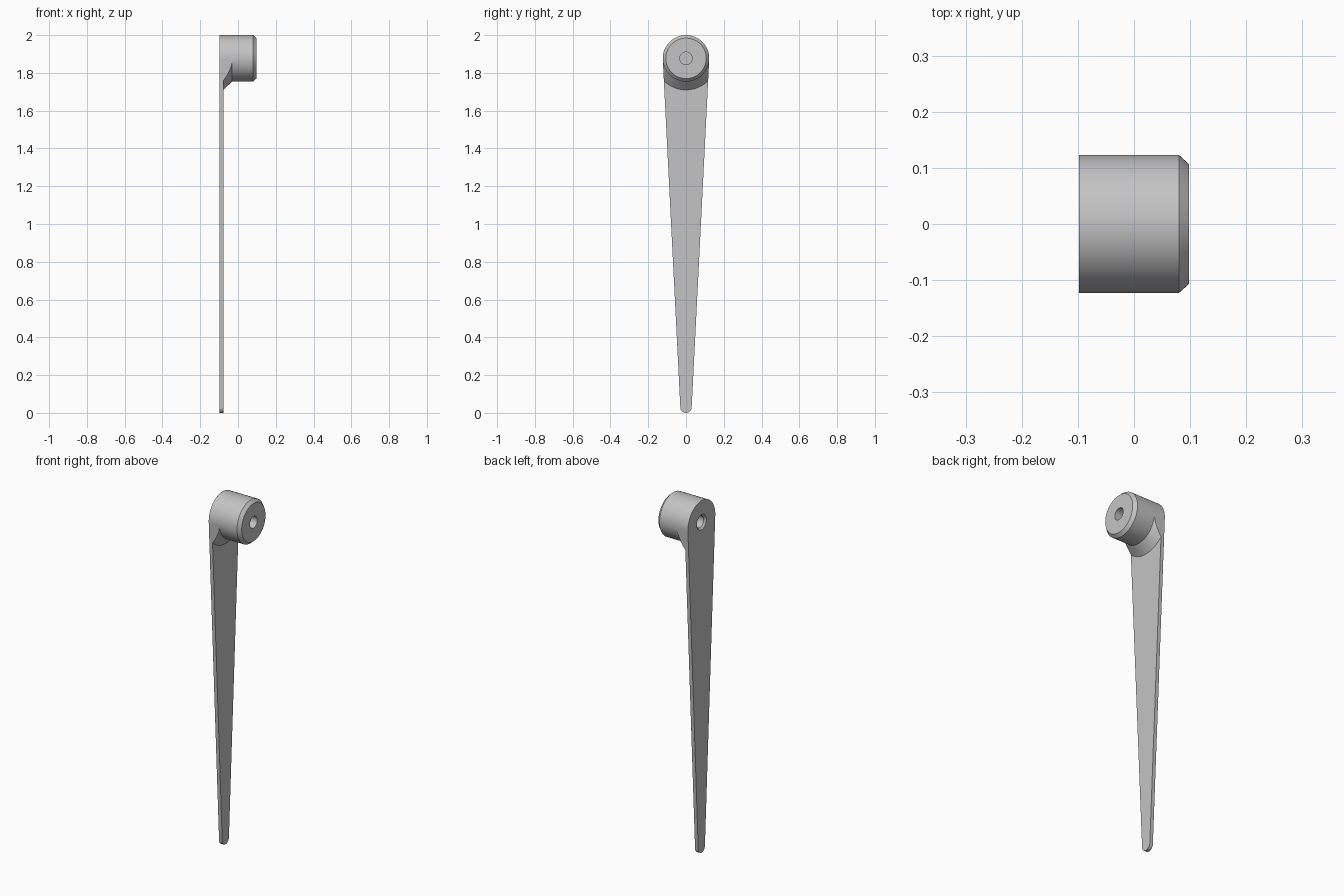
import bpy, bmesh
from math import sin, cos, tan, pi, acos, atan, sqrt, radians

cube = bpy.data.objects.get("Cube")
if cube:
    bpy.data.objects.remove(cube, do_unlink=True)

HUB_R, HUB_Z = 0.123, 1.877
TIP_R = 0.03
X0, BLADE_X, COLLAR_X, BEVEL_X, X1 = -0.098, -0.078, -0.031, 0.08, 0.098
COLLAR_R = 0.167
HOLE_R = 0.033


def steps(a, b, n):
    return [a + (b - a) * i / n for i in range(n)]


# Outline of the arm around the hub axis: (y, z) relative to the hub centre
d = HUB_Z - TIP_R
tilt = (HUB_R - TIP_R) / d
side_len = sqrt(d * d - (HUB_R - TIP_R) ** 2)
ca, sa = sqrt(1 - tilt * tilt), tilt
phi_collar = acos(HUB_R / COLLAR_R)
phi_end = atan(side_len / HUB_R)

# Straight side, from hub tangent to tip tangent
phis = steps(0, phi_collar, 9) + steps(phi_collar, phi_end, 10)
side = [(HUB_R * ca - HUB_R * tan(p) * sa, -HUB_R * sa - HUB_R * tan(p) * ca) for p in phis]
# Rounded tip, right half then bottom
a = atan(sa / ca)
tip = [(TIP_R * cos(t), -d + TIP_R * sin(t)) for t in steps(-a, -pi / 2, 8)]
# Hub arc from its top down to the tangent
arc = [(HUB_R * cos(t), HUB_R * sin(t)) for t in steps(pi / 2, -a, 20)]
half = arc + side + tip
outline = half + [(0, -d - TIP_R)] + [(-y, z) for y, z in reversed(half[1:])]

# Each outline point becomes a strip running from the back hole to the front hole
bm = bmesh.new()
columns = []
for y, z in outline:
    r = sqrt(y * y + z * z)
    uy, uz = y / r, z / r
    collar_r = max(HUB_R, min(r, COLLAR_R))
    f = (COLLAR_R - collar_r) / (COLLAR_R - HUB_R)
    collar_x = BLADE_X + f * (COLLAR_X - BLADE_X)
    strip = [
        (X0 + 0.075, HOLE_R), (X0 + 0.01, HOLE_R), (X0, HOLE_R + 0.01),   # back hole
        (X0, r), (BLADE_X, r),                                          # blade
        (BLADE_X, collar_r), (collar_x, collar_r), (COLLAR_X, HUB_R),     # collar
        (BEVEL_X, HUB_R), (X1, HUB_R - 0.016),                          # hub
        (X1, HOLE_R), (X1 - 0.07, HOLE_R),                              # front hole
    ]
    columns.append([bm.verts.new((x, q * uy, HUB_Z + q * uz)) for x, q in strip])

for i, c in enumerate(columns):
    n = columns[(i + 1) % len(columns)]
    for k in range(len(c) - 1):
        bm.faces.new((c[k], c[k + 1], n[k + 1], n[k]))
# Floors of the two blind holes
bm.faces.new([c[0] for c in columns])
bm.faces.new([c[-1] for c in columns])

bmesh.ops.remove_doubles(bm, verts=bm.verts, dist=1e-6)
bmesh.ops.dissolve_degenerate(bm, edges=bm.edges, dist=1e-6)
bmesh.ops.recalc_face_normals(bm, faces=bm.faces)

mesh = bpy.data.meshes.new("lever_arm")
bm.to_mesh(mesh)
bm.free()
arm = bpy.data.objects.new("lever_arm", mesh)
bpy.context.collection.objects.link(arm)

# Plain grey finish
grey = bpy.data.materials.new("light_grey")
grey.use_nodes = True
color = (0.55, 0.55, 0.55, 1)
grey.diffuse_color = color
grey.node_tree.nodes["Principled BSDF"].inputs["Base Color"].default_value = color
mesh.materials.append(grey)

bpy.ops.object.select_all(action="DESELECT")
arm.select_set(True)
bpy.context.view_layer.objects.active = arm
bpy.ops.object.shade_smooth_by_angle(angle=radians(25))
